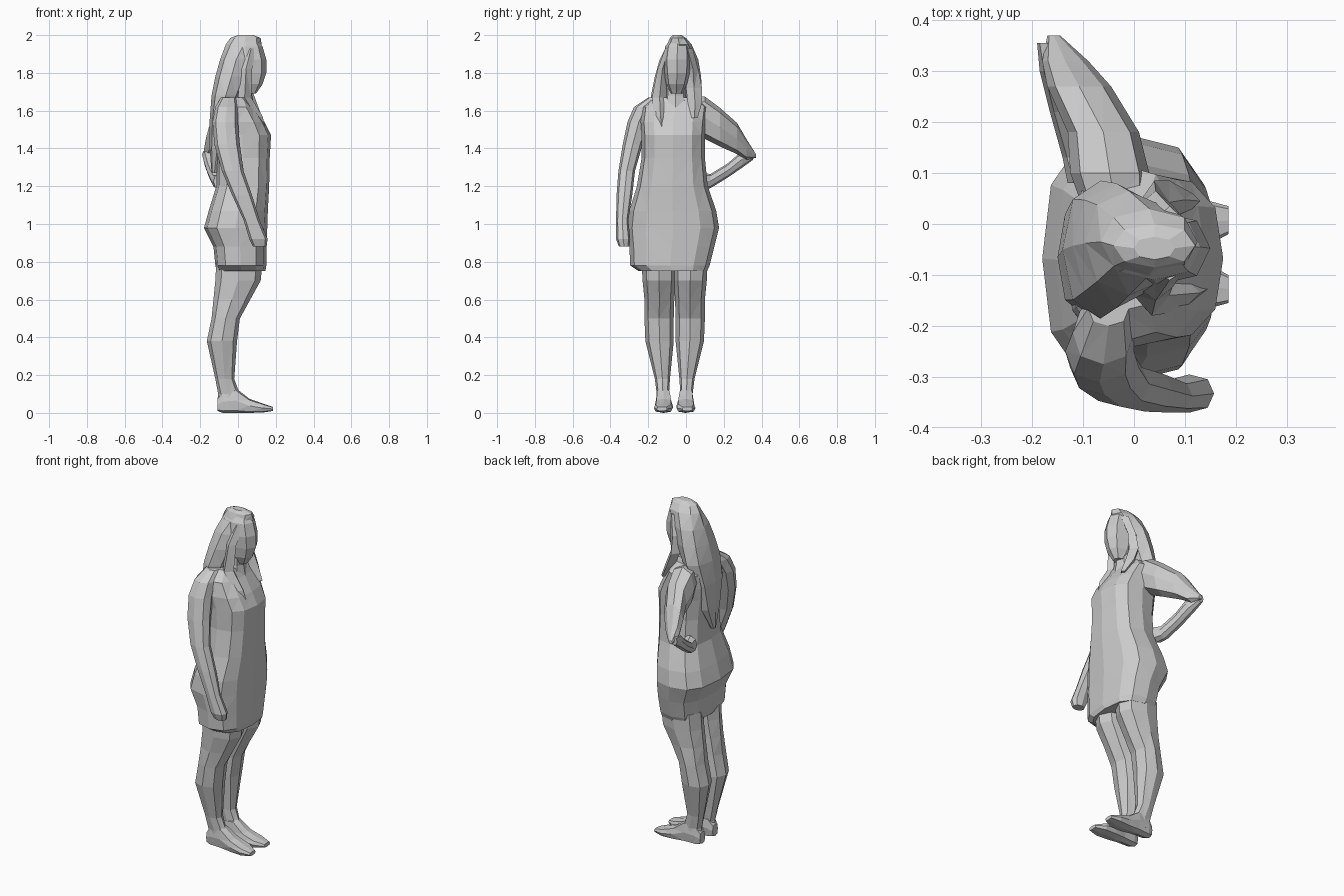
import bpy, bmesh, math

# Each section is (t, a_min, a_max, b_min, b_max): its place along the axis and its extents
ORDER = {'Z': lambda t, a, b: (a, b, t),    # a = x, b = y
         'Y': lambda t, a, b: (a, t, b),    # a = x, b = z
         'X': lambda t, a, b: (t, a, b)}    # a = y, b = z


def loft(name, sections, axis='Z', n=8, power=0.85, mirror_y=None):
    bm = bmesh.new()
    rings = []
    for t, a0, a1, b0, b1 in sections:
        ring = []
        for i in range(n):
            ang = 2 * math.pi * i / n
            c, s = math.cos(ang), math.sin(ang)
            c = math.copysign(abs(c) ** power, c) if abs(c) > 1e-6 else 0
            s = math.copysign(abs(s) ** power, s) if abs(s) > 1e-6 else 0
            a = (a0 + a1) / 2 + c * (a1 - a0) / 2
            b = (b0 + b1) / 2 + s * (b1 - b0) / 2
            x, y, z = ORDER[axis](t, a, b)
            if mirror_y is not None:
                y = 2 * mirror_y - y
            ring.append(bm.verts.new((x, y, z)))
        rings.append(ring)
    for lo, hi in zip(rings, rings[1:]):
        for i in range(n):
            j = (i + 1) % n
            bm.faces.new((lo[i], lo[j], hi[j], hi[i]))
    bm.faces.new(rings[0])
    bm.faces.new(rings[-1])
    bmesh.ops.triangulate(bm, faces=bm.faces)
    bmesh.ops.recalc_face_normals(bm, faces=bm.faces)
    me = bpy.data.meshes.new(name)
    bm.to_mesh(me)
    bm.free()
    ob = bpy.data.objects.new(name, me)
    bpy.context.collection.objects.link(ob)
    return ob


# Dress and shoulders
loft("dress", [
    (0.75, -0.11, 0.145, -0.25, 0.11),
    (0.78, -0.12, 0.15, -0.295, 0.125),
    (0.88, -0.13, 0.152, -0.30, 0.15),
    (0.98, -0.18, 0.155, -0.31, 0.175),
    (1.07, -0.155, 0.158, -0.30, 0.16),
    (1.20, -0.115, 0.165, -0.26, 0.115),
    (1.35, -0.115, 0.168, -0.235, 0.10),
    (1.47, -0.13, 0.175, -0.235, 0.10),
    (1.54, -0.135, 0.14, -0.24, 0.105),
    (1.62, -0.125, 0.085, -0.23, 0.115),
    (1.67, -0.11, 0.06, -0.17, 0.06)], n=12, power=0.75)

# Neck and head
loft("neck", [(1.60, -0.07, 0.09, -0.13, 0.02),
              (1.68, -0.05, 0.075, -0.11, 0.00),
              (1.78, -0.05, 0.08, -0.11, 0.00)])
loft("head", [(1.69, 0.03, 0.095, -0.08, -0.02),
              (1.74, -0.02, 0.13, -0.105, 0.005),
              (1.80, -0.05, 0.15, -0.115, 0.02),
              (1.87, -0.06, 0.15, -0.12, 0.025),
              (1.94, -0.05, 0.13, -0.11, 0.02),
              (1.98, 0.00, 0.10, -0.08, -0.01)])

# Hair: long mass down the back and a lock over each shoulder
loft("long_hair", [(1.27, -0.14, -0.11, -0.09, -0.06),
                   (1.40, -0.15, -0.07, -0.14, 0.01),
                   (1.55, -0.15, -0.04, -0.18, 0.05),
                   (1.68, -0.14, 0.01, -0.185, 0.085),
                   (1.78, -0.12, 0.05, -0.165, 0.08),
                   (1.87, -0.095, 0.075, -0.14, 0.065),
                   (1.95, -0.065, 0.125, -0.10, 0.03),
                   (1.985, -0.04, 0.12, -0.085, 0.00),
                   (2.00, 0.00, 0.08, -0.07, -0.025)], n=8, power=0.9)
loft("right_front_lock", [(1.49, 0.12, 0.15, -0.14, -0.11),
                          (1.57, 0.06, 0.13, -0.17, -0.10),
                          (1.67, 0.00, 0.07, -0.18, -0.10),
                          (1.82, 0.01, 0.075, -0.15, -0.10),
                          (1.93, 0.04, 0.10, -0.11, -0.07)], n=4, power=1)
loft("left_front_lock", [(1.56, 0.10, 0.13, 0.03, 0.06),
                         (1.64, 0.04, 0.10, 0.01, 0.085),
                         (1.72, 0.01, 0.07, 0.00, 0.085),
                         (1.82, 0.01, 0.075, 0.01, 0.065),
                         (1.93, 0.04, 0.10, -0.02, 0.035)], n=4, power=1)

# Hanging right arm with hand
loft("right_arm", [(0.88, 0.08, 0.15, -0.355, -0.30),
                   (0.92, 0.06, 0.157, -0.37, -0.295),
                   (1.02, 0.03, 0.115, -0.37, -0.305),
                   (1.15, -0.03, 0.075, -0.368, -0.285),
                   (1.28, -0.085, 0.03, -0.358, -0.27),
                   (1.42, -0.125, 0.01, -0.335, -0.23),
                   (1.54, -0.135, 0.00, -0.31, -0.19),
                   (1.62, -0.12, 0.00, -0.275, -0.15),
                   (1.67, -0.09, -0.01, -0.20, -0.13)])

# Bent left arm, hand resting on the waist
loft("left_upper_arm", [(0.03, -0.10, 0.03, 1.50, 1.67),
                        (0.10, -0.125, 0.03, 1.45, 1.675),
                        (0.18, -0.13, 0.01, 1.41, 1.615),
                        (0.27, -0.17, -0.045, 1.37, 1.535),
                        (0.32, -0.18, -0.09, 1.34, 1.45),
                        (0.37, -0.17, -0.145, 1.35, 1.37)], axis='Y')
loft("left_forearm", [(0.08, -0.13, -0.04, 1.18, 1.27),
                      (0.13, -0.14, -0.07, 1.19, 1.265),
                      (0.22, -0.165, -0.10, 1.245, 1.32),
                      (0.30, -0.185, -0.12, 1.30, 1.39),
                      (0.355, -0.19, -0.15, 1.34, 1.39)], axis='Y')

# Matching legs and feet
for side, mirror in (("left", None), ("right", -0.06)):
    loft(side + "_leg", [(0.04, -0.105, -0.01, -0.035, 0.035),
                         (0.10, -0.105, 0.01, -0.03, 0.035),
                         (0.18, -0.12, -0.02, -0.035, 0.045),
                         (0.38, -0.165, -0.005, -0.055, 0.095),
                         (0.50, -0.14, 0.01, -0.055, 0.10),
                         (0.60, -0.13, 0.065, -0.058, 0.10),
                         (0.70, -0.12, 0.12, -0.065, 0.11),
                         (0.80, -0.115, 0.13, -0.065, 0.115)], mirror_y=mirror)
    loft(side + "_foot", [(-0.108, -0.025, 0.025, 0.01, 0.08),
                          (-0.08, -0.035, 0.035, 0.0, 0.12),
                          (-0.01, -0.04, 0.04, 0.0, 0.13),
                          (0.06, -0.05, 0.045, 0.0, 0.075),
                          (0.13, -0.05, 0.05, 0.002, 0.05),
                          (0.185, -0.02, 0.035, 0.01, 0.032)],
         axis='X', power=0.6, mirror_y=mirror)
